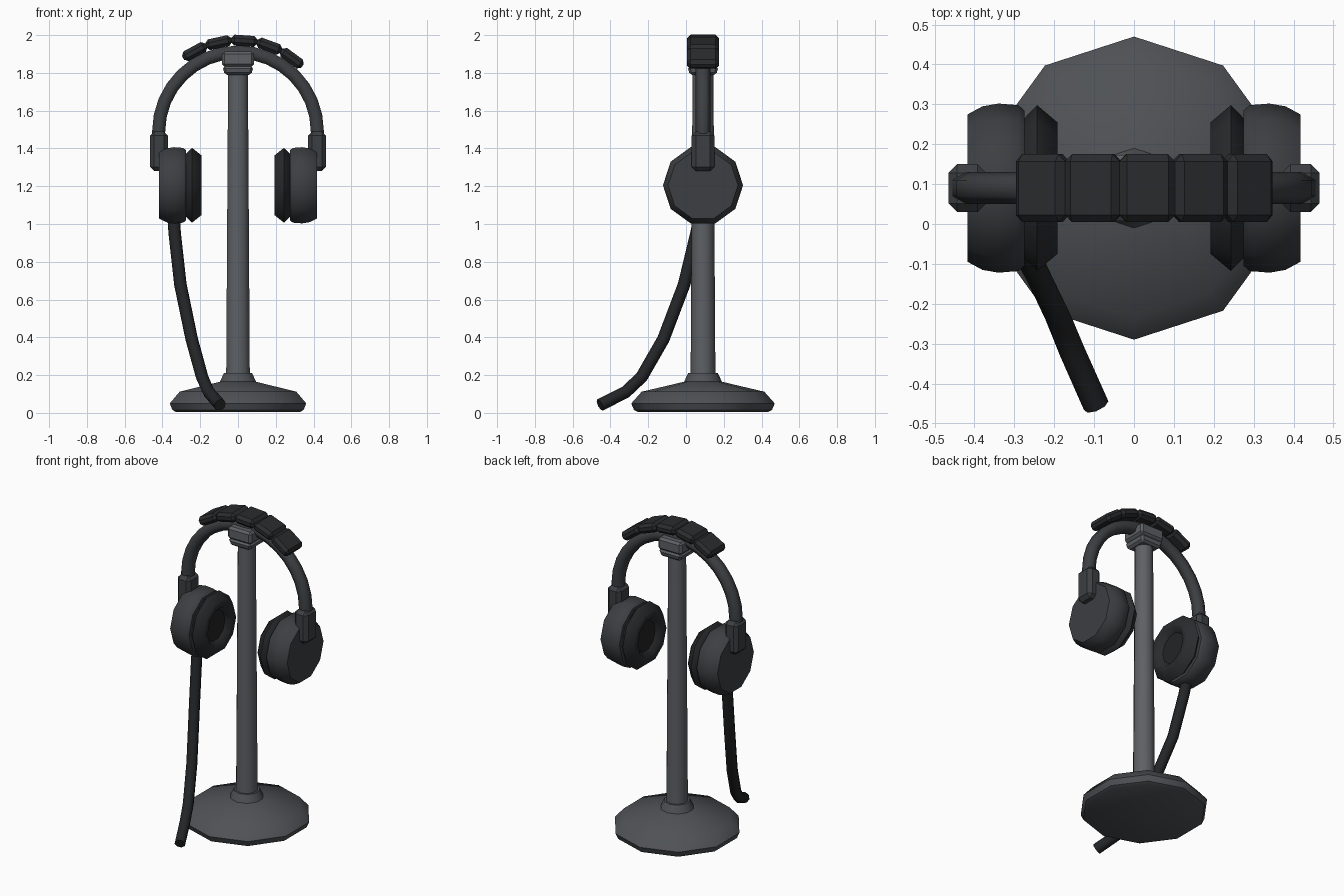
import bpy, bmesh, math
from mathutils import Vector, Matrix

if "Cube" in bpy.data.objects:
    bpy.data.objects.remove(bpy.data.objects["Cube"])

CY = 0.09  # depth of the stand axis


def mat(name, v):
    m = bpy.data.materials.new(name)
    m.diffuse_color = (v * 0.92, v * 0.98, v * 1.08, 1)
    m.use_nodes = True
    m.node_tree.nodes["Principled BSDF"].inputs["Base Color"].default_value = m.diffuse_color
    return m


METAL = mat("stand_grey", 0.12)
BASE = mat("base_grey", 0.085)
SHELL = mat("shell_grey", 0.05)
PAD = mat("pad_dark", 0.025)
CORD = mat("cord_dark", 0.018)


def finish(name, bm, material, angle=40):
    bmesh.ops.recalc_face_normals(bm, faces=bm.faces[:])
    me = bpy.data.meshes.new(name)
    bm.to_mesh(me)
    bm.free()
    me.materials.append(material)
    me.shade_smooth()
    me.set_sharp_from_angle(angle=math.radians(angle))
    ob = bpy.data.objects.new(name, me)
    bpy.context.collection.objects.link(ob)
    return ob


def skin(bm, rings, closed=False):
    n = len(rings[0])
    pairs = list(zip(rings, rings[1:]))
    if closed:
        pairs.append((rings[-1], rings[0]))
    for a, b in pairs:
        for i in range(n):
            j = (i + 1) % n
            bm.faces.new((a[i], a[j], b[j], b[i]))
    if not closed:
        bm.faces.new(rings[0])
        bm.faces.new(rings[-1])


def lathe(name, profile, n, matrix, material, closed=False, angle=40):
    """Revolve (radius, height) pairs about local z."""
    bm = bmesh.new()
    rings = [[bm.verts.new(matrix @ Vector((r * math.cos(2 * math.pi * i / n),
                                            r * math.sin(2 * math.pi * i / n), h)))
              for i in range(n)] for r, h in profile]
    skin(bm, rings, closed)
    return finish(name, bm, material, angle)


def sweep(name, pts, r, n, ref, material):
    """Tube along points; ref is the first cross-section axis."""
    bm = bmesh.new()
    pts = [Vector(p) for p in pts]
    rings = []
    for k, p in enumerate(pts):
        t = (pts[min(k + 1, len(pts) - 1)] - pts[max(k - 1, 0)]).normalized()
        u = (ref - t * ref.dot(t)).normalized()
        v = t.cross(u)
        rings.append([bm.verts.new(p + r * (u * math.cos(2 * math.pi * i / n)
                                            + v * math.sin(2 * math.pi * i / n)))
                      for i in range(n)])
    skin(bm, rings)
    return finish(name, bm, material, 65)


def block(name, size, matrix, bevel, material, taper=1.0):
    bm = bmesh.new()
    bmesh.ops.create_cube(bm, size=1)
    for v in bm.verts:
        k = taper if v.co.z < 0 else 1
        v.co = Vector((v.co.x * size[0] * k, v.co.y * size[1] * k, v.co.z * size[2]))
    bmesh.ops.bevel(bm, geom=bm.edges[:], offset=bevel, segments=1, affect='EDGES')
    bm.transform(matrix)
    return finish(name, bm, material, 25)


# Stand: base, pole and top rest
up = Matrix.Translation((0, CY, 0)) @ Matrix.Rotation(math.pi / 2, 4, 'Z')
lathe("stand_base", [(0.345, 0.005), (0.365, 0.015), (0.38, 0.05), (0.325, 0.112),
                     (0.1, 0.165), (0.078, 0.212)], 10, up, BASE)
lathe("stand_pole", [(0.066, 0.15), (0.055, 1.81)], 10, up, METAL)
block("rest_collar", (0.165, 0.165, 0.045), Matrix.Translation((0, CY, 1.812)),
      0.012, METAL, 0.85)
block("rest_block", (0.17, 0.165, 0.08), Matrix.Translation((0, CY, 1.873)), 0.014, METAL)

# Headband arc
arc = [(-0.42 * math.cos(math.pi * i / 16), CY, 1.49 + 0.42 * math.sin(math.pi * i / 16))
       for i in range(17)]
arc = [(-0.42, CY, 1.42)] + arc + [(0.42, CY, 1.42)]
sweep("headband", arc, 0.04, 6, Vector((0, 1, 0)), SHELL)

# Five pads along the top of the headband
for i in range(5):
    a = math.radians(-28.5 + 16.2 * i)
    m = (Matrix.Translation((0, CY, 1.49)) @ Matrix.Rotation(a, 4, 'Y')
         @ Matrix.Translation((0, 0, 0.481)))
    block("headband_pad_%d" % (i + 1), (0.14, 0.17, 0.058), m, 0.018, PAD)

# Ear cups, cushions, speaker covers and clamps on both sides
for side, s in (("left", -1), ("right", 1)):
    # local z runs outward along x, local x along y
    m = Matrix(((0, 0, s, 0), (1, 0, 0, CY), (0, 1, 0, 1.205), (0, 0, 0, 1)))
    lathe(side + "_ear_cup", [(0.195, 0.275), (0.208, 0.29), (0.212, 0.34), (0.205, 0.38),
                              (0.185, 0.417)], 10, m, SHELL)
    lathe(side + "_ear_cushion", [(0.165, 0.285), (0.208, 0.243), (0.165, 0.192),
                                  (0.125, 0.192), (0.09, 0.235), (0.125, 0.285)],
          10, m, PAD, closed=True, angle=65)
    lathe(side + "_speaker_cover", [(0.115, 0.225), (0.115, 0.28)], 10, m, CORD)
    block(side + "_clamp", (0.095, 0.12, 0.21), Matrix.Translation((s * 0.418, CY, 1.385)),
          0.022, SHELL)

# Cord hanging from the left cup to the ground
sweep("cord", [(-0.342, 0.075, 1.05), (-0.335, 0.055, 0.95), (-0.305, -0.01, 0.68),
               (-0.245, -0.12, 0.39), (-0.19, -0.235, 0.19), (-0.155, -0.32, 0.11),
               (-0.095, -0.455, 0.042)], 0.033, 8, Vector((1, 0, 0)), CORD)
